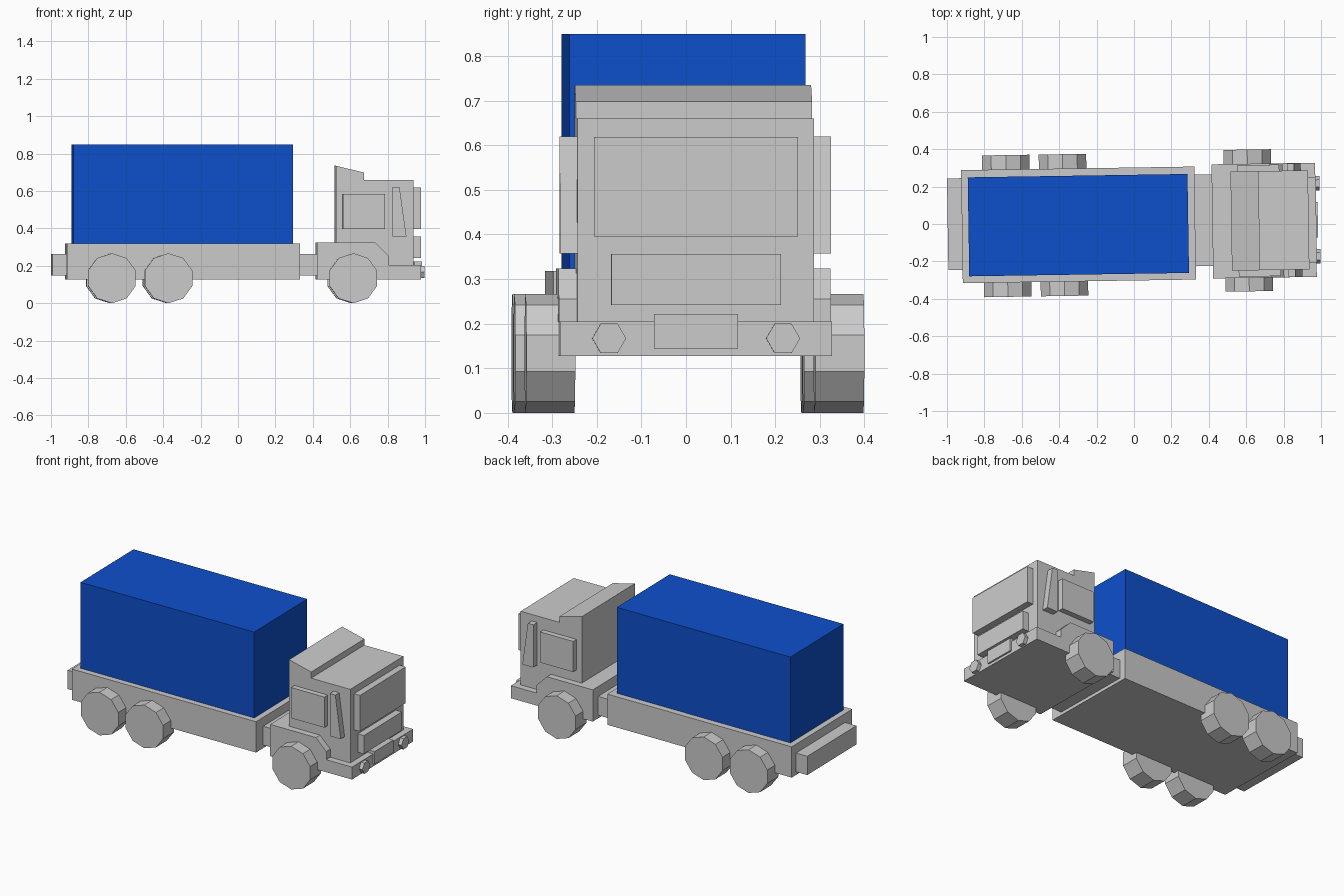
import bpy, bmesh, math
from mathutils import Matrix

if "Cube" in bpy.data.objects:
    bpy.data.objects.remove(bpy.data.objects["Cube"])

# the whole truck is turned very slightly about the vertical axis
TURN = Matrix.Rotation(0.0154, 4, 'Z')
CAB_Y = 0.0075


def finish(name, bm, mat=None):
    bmesh.ops.transform(bm, matrix=TURN, verts=bm.verts)
    bmesh.ops.recalc_face_normals(bm, faces=bm.faces)
    mesh = bpy.data.meshes.new(name)
    bm.to_mesh(mesh)
    bm.free()
    obj = bpy.data.objects.new(name, mesh)
    bpy.context.collection.objects.link(obj)
    if mat:
        mesh.materials.append(mat)
    return obj


def extrude(name, profile, y0, y1, mat=None):
    """Side profile (x, z) extruded from y0 to y1."""
    bm = bmesh.new()
    face = bm.faces.new([bm.verts.new((x, y0, z)) for x, z in profile])
    new = bmesh.ops.extrude_face_region(bm, geom=[face])['geom']
    verts = [v for v in new if isinstance(v, bmesh.types.BMVert)]
    bmesh.ops.translate(bm, vec=(0, y1 - y0, 0), verts=verts)
    return finish(name, bm, mat)


def box(name, x0, x1, y0, y1, z0, z1, mat=None):
    return extrude(name, [(x0, z0), (x1, z0), (x1, z1), (x0, z1)], y0, y1, mat)


def ngon(n, r, cx, cy, start):
    return [(cx + r * math.cos(start + 2 * math.pi * i / n),
             cy + r * math.sin(start + 2 * math.pi * i / n)) for i in range(n)]


blue = bpy.data.materials.new("blue")
blue.diffuse_color = (0.004, 0.08, 0.6, 1)
blue.use_nodes = True
blue.node_tree.nodes["Principled BSDF"].inputs["Base Color"].default_value = blue.diffuse_color

# chassis, bed and cargo box
box("chassis_frame", -0.996, 0.45, -0.231, 0.259, 0.147, 0.263)
box("cargo_bed", -0.92, 0.327, -0.302, 0.302, 0.128, 0.318)
box("cargo_container", -0.885, 0.29, -0.266, 0.263, 0.318, 0.849, blue)

# cab base with fenders and bumper
extrude("cab_base",
        [(0.419, 0.128), (0.973, 0.128), (0.973, 0.205), (0.799, 0.205),
         (0.799, 0.255), (0.729, 0.324), (0.419, 0.324)],
        CAB_Y - 0.305, CAB_Y + 0.305)

# cab shell with raised roof deflector
extrude("cab_shell",
        [(0.52, 0.2), (0.934, 0.2), (0.934, 0.66), (0.67, 0.66),
         (0.67, 0.698), (0.52, 0.735)],
        CAB_Y - 0.265, CAB_Y + 0.265)

# front panels
box("windshield", 0.92, 0.975, CAB_Y - 0.2285, CAB_Y + 0.2285, 0.396, 0.619)
box("grille", 0.92, 0.975, CAB_Y - 0.19, CAB_Y + 0.19, 0.242, 0.356)
box("front_plate", 0.94, 0.983, CAB_Y - 0.094, CAB_Y + 0.094, 0.144, 0.222)

# parts on both sides
for label, s in (("right", -1), ("left", 1)):
    extrude("side_window_" + label,
            [(0.556, 0.396), (0.781, 0.396), (0.781, 0.585), (0.556, 0.585)],
            CAB_Y + s * 0.25, CAB_Y + s * 0.298)
    extrude("mirror_" + label,
            [(0.822, 0.357), (0.896, 0.357), (0.859, 0.62), (0.822, 0.62)],
            CAB_Y + s * 0.25, CAB_Y + s * 0.304)

    # hexagonal headlight facing forward
    bm = bmesh.new()
    ring = ngon(6, 0.038, CAB_Y + s * 0.195, 0.167, 0)
    face = bm.faces.new([bm.verts.new((0.95, y, z)) for y, z in ring])
    new = bmesh.ops.extrude_face_region(bm, geom=[face])['geom']
    bmesh.ops.translate(bm, vec=(0.045, 0, 0),
                        verts=[v for v in new if isinstance(v, bmesh.types.BMVert)])
    finish("headlight_" + label, bm)

    # ten-sided wheels
    for part, x, off in (("front", 0.611, 0.0095), ("middle", -0.377, 0), ("rear", -0.68, 0)):
        extrude(f"{part}_wheel_{label}", ngon(10, 0.1335, x, 0.1335, math.pi / 2),
                off + s * 0.269, off + s * 0.379)
